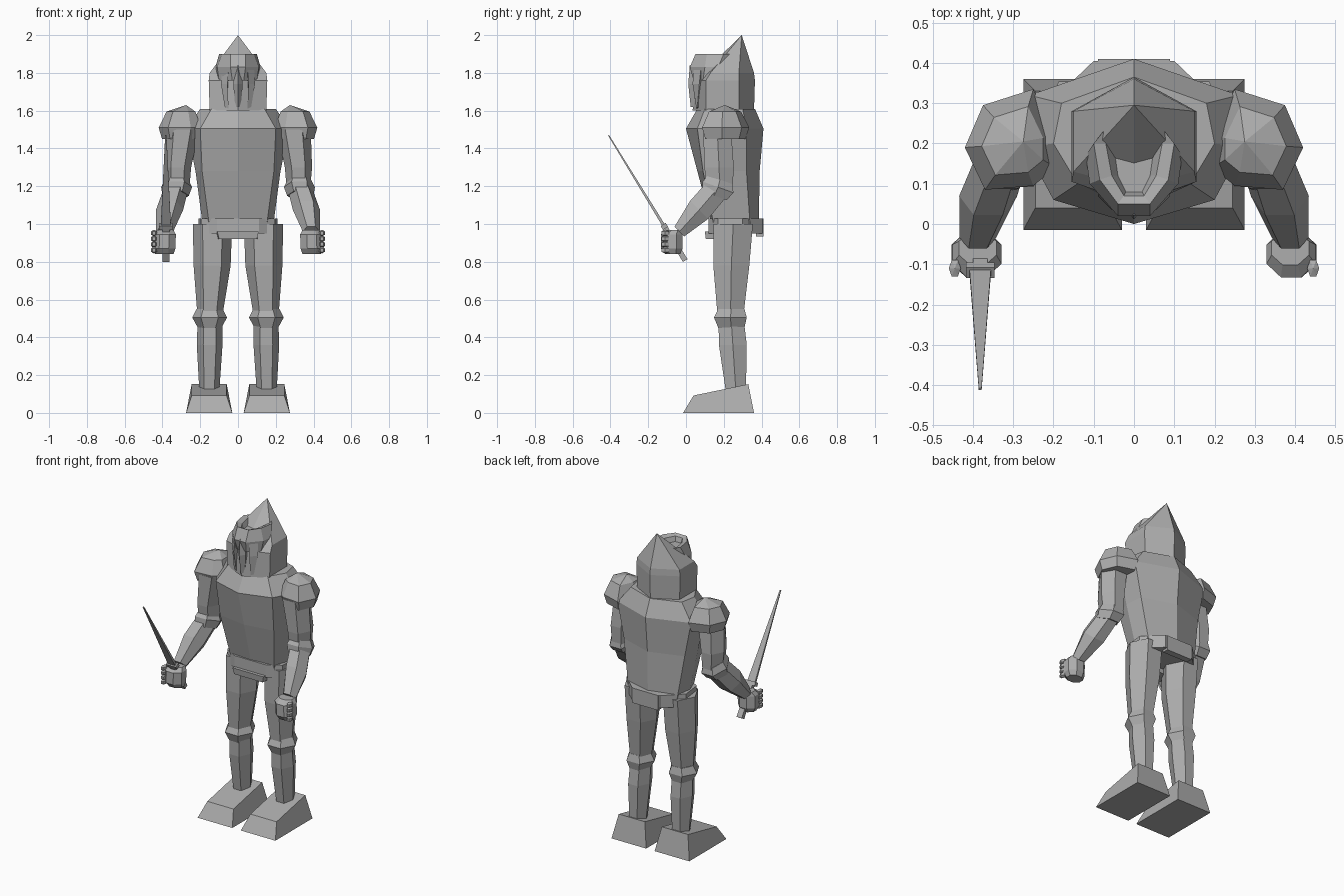
import bpy, bmesh
from math import sin, cos, pi, radians

steel = bpy.data.materials.new("steel grey")
steel.diffuse_color = (0.42, 0.42, 0.42, 1)


def loft(name, rings, sx=1):
    """Skin a stack of equal-length point rings; single-point rings become tips."""
    bm = bmesh.new()
    rows = [[bm.verts.new((x * sx, y, z)) for x, y, z in r] for r in rings]
    for a, b in zip(rows, rows[1:]):
        n = max(len(a), len(b))
        for i in range(n):
            j = (i + 1) % n
            if len(a) == 1:
                bm.faces.new((a[0], b[j], b[i]))
            elif len(b) == 1:
                bm.faces.new((a[i], a[j], b[0]))
            else:
                bm.faces.new((a[i], a[j], b[j], b[i]))
    for r in (rows[0], rows[-1]):
        if len(r) > 2:
            bm.faces.new(r)
    bmesh.ops.recalc_face_normals(bm, faces=bm.faces)
    me = bpy.data.meshes.new(name)
    bm.to_mesh(me)
    bm.free()
    me.materials.append(steel)
    ob = bpy.data.objects.new(name, me)
    bpy.context.collection.objects.link(ob)
    return ob


def ring(x, y, z, rx, ry, n=6, tilt=0, turn=0):
    """Ellipse of n points, tipped about the x axis."""
    t = radians(tilt)
    out = []
    for i in range(n):
        a = 2 * pi * i / n + turn
        v = ry * sin(a)
        out.append((x + rx * cos(a), y + v * cos(t), z + v * sin(t)))
    return out


def sym(half, z):
    """Close a half outline (front to back, x >= 0) by mirroring it."""
    left = [(-x, y) for x, y in reversed(half) if x > 0]
    return [(x, y, z) for x, y in half + left]


# torso
loft("torso", [
    sym([(0, .14), (.15, .15), (.185, .24), (.17, .34), (0, .385)], .98),
    sym([(0, .06), (.19, .09), (.225, .2), (.215, .32), (0, .39)], 1.28),
    sym([(0, 0), (.2, .06), (.27, .19), (.26, .32), (0, .41)], 1.505),
    sym([(0, .06), (.14, .1), (.2, .2), (.18, .3), (0, .365)], 1.61)])

# belt with a front and a rear skirt plate
belt = [(.11, .12), (.195, .17), (.21, .3), (.1, .405)]
loft("belt", [sym(belt, .95), sym(belt, 1.03)])
loft("front_plate", [sym([(.1, .105), (.11, .2)], .92), sym([(.11, .1), (.11, .2)], .96)])
loft("rear_plate", [sym([(.09, .37), (.09, .41)], .935), sym([(.09, .37), (.09, .41)], 1.03)])

# helmet
helm = [(0, .035), (.15, .105), (.15, .28), (0, .36)]
loft("helmet", [sym(helm, 1.6),
                sym([(0, .05), (.155, .105), (.155, .28), (0, .365)], 1.76),
                sym([(0, .09), (.15, .13), (.15, .28), (0, .36)], 1.8),
                [(0, .295, 2.0)]])

# visor brow, with a hollow at its crown
brow = [(.03, .03), (.095, .1), (.105, .17), (.07, .24)]
loft("visor_brow", [
    sym([(.03, .04), (.1, .09), (.12, .17), (.07, .24)], 1.76),
    sym([(.04, .02), (.11, .1), (.12, .17), (.07, .24)], 1.83),
    sym([(.04, .05), (.085, .11), (.1, .2), (.06, .25)], 1.9),
    sym([(.025, .07), (.055, .12), (.07, .2), (.04, .24)], 1.89),
    sym([(.02, .08), (.04, .12), (.05, .19), (.03, .22)], 1.86)])

# nose ridge and cheek plates
loft("nose_ridge", [
    sym([(0, .025), (.015, .05), (.012, .09)], 1.62),
    sym([(0, .012), (.025, .04), (.025, .1)], 1.74),
    sym([(0, .02), (.018, .05), (.02, .1)], 1.84)])
for s, side in ((-1, "right"), (1, "left")):
    loft(side + "_cheek_plate", [
        [(.05, .055, 1.61), (.07, .06, 1.62), (.06, .1, 1.62)],
        [(.055, .035, 1.74), (.09, .07, 1.74), (.05, .1, 1.74)],
        [(.05, .04, 1.83), (.085, .08, 1.83), (.05, .12, 1.83)]], s)

for s, side in ((-1, "right"), (1, "left")):
    # pauldron
    edge = [(.25, .335), (.375, .295), (.42, .19), (.37, .085),
            (.25, .095), (.195, .14), (.195, .22)]

    def shoulder(k, z, cx=.3, cy=.2):
        return [(cx + (x - cx) * k, cy + (y - cy) * k, z) for x, y in edge]
    loft(side + "_pauldron", [shoulder(.85, 1.45), shoulder(1, 1.51),
                              shoulder(.68, 1.595, .29), [(.275, .205, 1.63)]], s)

    # upper arm, elbow guard, forearm
    loft(side + "_upper_arm", [ring(.32, .18, 1.16, .06, .075),
                               ring(.32, .175, 1.3, .072, .09),
                               ring(.295, .165, 1.5, .09, .085)], s)
    loft(side + "_elbow_guard", [ring(.33, .15, 1.15, .07, .08, 6, -20),
                                 ring(.325, .17, 1.195, .082, .1, 6, -20),
                                 ring(.325, .18, 1.235, .062, .08, 6, -20)], s)
    loft(side + "_forearm", [ring(.388, -.035, .96, .045, .042, 6, -45),
                             ring(.362, .07, 1.075, .072, .078, 6, -45),
                             ring(.33, .16, 1.18, .066, .075, 6, -45)], s)

    # fist with four knuckles
    loft(side + "_fist", [ring(.39, -.07, .84, .052, .042, 8, 0, pi / 8),
                          ring(.392, -.075, .87, .066, .062, 8, 0, pi / 8),
                          ring(.39, -.075, .945, .066, .062, 8, 0, pi / 8),
                          ring(.388, -.06, .968, .05, .045, 8, 0, pi / 8)], s)
    for i in range(4):
        z = .862 + i * .03
        loft(f"{side}_finger_{i + 1}", [
            [(.445, -.11, z - .018)], ring(.445, -.11, z - .009, .015, .024),
            ring(.445, -.11, z + .009, .015, .024), [(.445, -.11, z + .018)]], s)

    # thigh, knee guard, shin
    loft(side + "_thigh", [ring(.15, .235, .48, .062, .075),
                           ring(.137, .24, .78, .098, .11),
                           ring(.135, .25, 1.0, .104, .12)], s)
    loft(side + "_knee_guard", [ring(.15, .24, .45, .062, .08),
                                ring(.15, .235, .505, .092, .1),
                                ring(.15, .24, .55, .07, .08)], s)
    loft(side + "_shin", [ring(.152, .265, .1, .052, .06),
                          ring(.15, .248, .36, .068, .085),
                          ring(.148, .24, .48, .066, .078)], s)

    # boot: wedge sloping down toward the toe
    loft(side + "_boot", [
        [(.03, -.015, 0), (.275, -.015, 0), (.275, .36, 0), (.03, .36, 0)],
        [(.06, .04, .092), (.245, .04, .092), (.245, .33, .152), (.06, .33, .152)]], s)

# sword held in the right fist: grip, guard, tapering blade


def on_blade(t, rx, ry):
    return ring(-.382, -.41 * t, .8 + .67 * t, rx, ry, 4, 31.5, pi / 4)


loft("sword_grip", [on_blade(.01, .026, .02), on_blade(.29, .026, .02)])
loft("sword_guard", [on_blade(.265, .05, .022), on_blade(.295, .05, .022)])
loft("sword_blade", [on_blade(.28, .038, .011), on_blade(1, .005, .004)])
